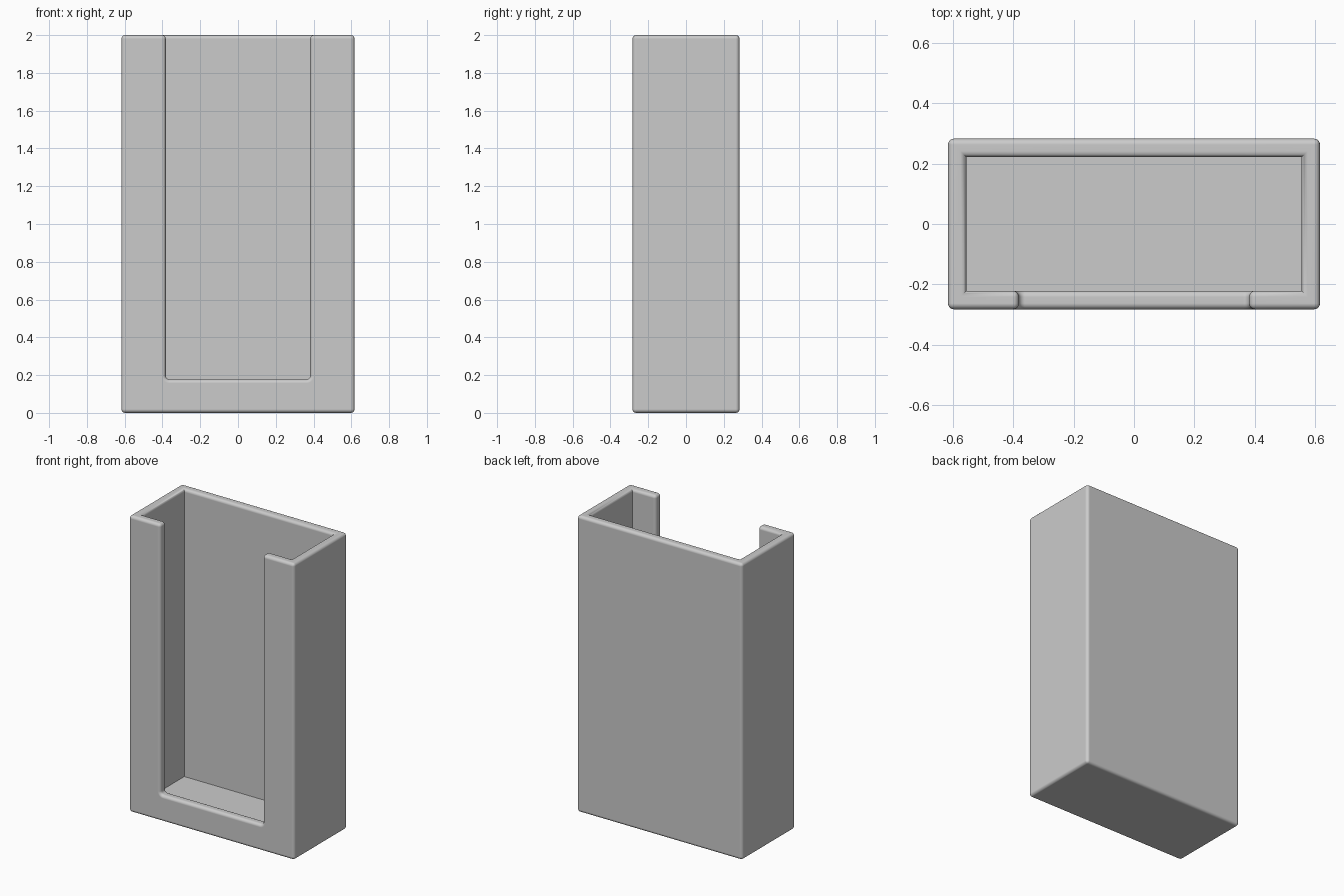
import bpy, bmesh, math
from mathutils import Vector

if "Cube" in bpy.data.objects:
    bpy.data.objects.remove(bpy.data.objects["Cube"])

HALF_X, HALF_Y, HEIGHT = 0.617, 0.283, 2.0
WALL, ROUND = 0.061, 0.028
OPEN_X, LIP_Z, FILLET = 0.382, 0.177, 0.02

grey = bpy.data.materials.new("plain grey")
grey.use_nodes = True
grey.diffuse_color = (0.6, 0.6, 0.6, 1)
grey.node_tree.nodes["Principled BSDF"].inputs["Base Color"].default_value = grey.diffuse_color


def box(name, low, high, fillet=0):
    """Box between two corners, optionally with its lower front-to-back edges filleted."""
    low, high = Vector(low), Vector(high)
    bm = bmesh.new()
    bmesh.ops.create_cube(bm, size=1)
    for v in bm.verts:
        v.co = (low + high) / 2 + v.co * (high - low)
    if fillet:
        edges = [e for e in bm.edges if all(abs(v.co.z - low.z) < 1e-4 for v in e.verts)
                 and abs(e.verts[0].co.x - e.verts[1].co.x) < 1e-4]
        bmesh.ops.bevel(bm, geom=edges, offset=fillet, segments=6, profile=0.5, affect='EDGES')
    mesh = bpy.data.meshes.new(name)
    bm.to_mesh(mesh)
    bm.free()
    obj = bpy.data.objects.new(name, mesh)
    bpy.context.collection.objects.link(obj)
    return obj


# Solid block, its cavity and the front opening
holder = box("open_front_holder", (-HALF_X, -HALF_Y, 0), (HALF_X, HALF_Y, HEIGHT))
holder.data.materials.append(grey)
cavity = box("cavity_cutter", (WALL - HALF_X, WALL - HALF_Y, WALL),
             (HALF_X - WALL, HALF_Y - WALL, HEIGHT + 0.5))
opening = box("opening_cutter", (-OPEN_X, -HALF_Y - 0.2, LIP_Z), (OPEN_X, 0, HEIGHT + 0.3), FILLET)

for cutter in (cavity, opening):
    cut = holder.modifiers.new(cutter.name, 'BOOLEAN')
    cut.operation, cut.solver, cut.object = 'DIFFERENCE', 'EXACT', cutter
bpy.context.view_layer.update()
bm = bmesh.new()
bm.from_object(holder, bpy.context.evaluated_depsgraph_get())
holder.modifiers.clear()
for cutter in (cavity, opening):
    bpy.data.objects.remove(cutter)

# Round the outer edges, rim and opening; inner corners stay crisp
bmesh.ops.remove_doubles(bm, verts=bm.verts, dist=1e-5)
convex = [e for e in bm.edges if e.is_manifold and e.calc_face_angle_signed() > 0.6]
bmesh.ops.bevel(bm, geom=convex, offset=ROUND, segments=5, profile=0.5,
                affect='EDGES', clamp_overlap=True)
for f in bm.faces:
    f.material_index = 0
bm.to_mesh(holder.data)
bm.free()

# Smooth rounded edges with flat walls
bpy.ops.object.select_all(action='DESELECT')
holder.select_set(True)
bpy.context.view_layer.objects.active = holder
bpy.ops.object.shade_smooth_by_angle(angle=math.radians(40))
weighted = holder.modifiers.new("flat_walls", 'WEIGHTED_NORMAL')
weighted.keep_sharp = True
